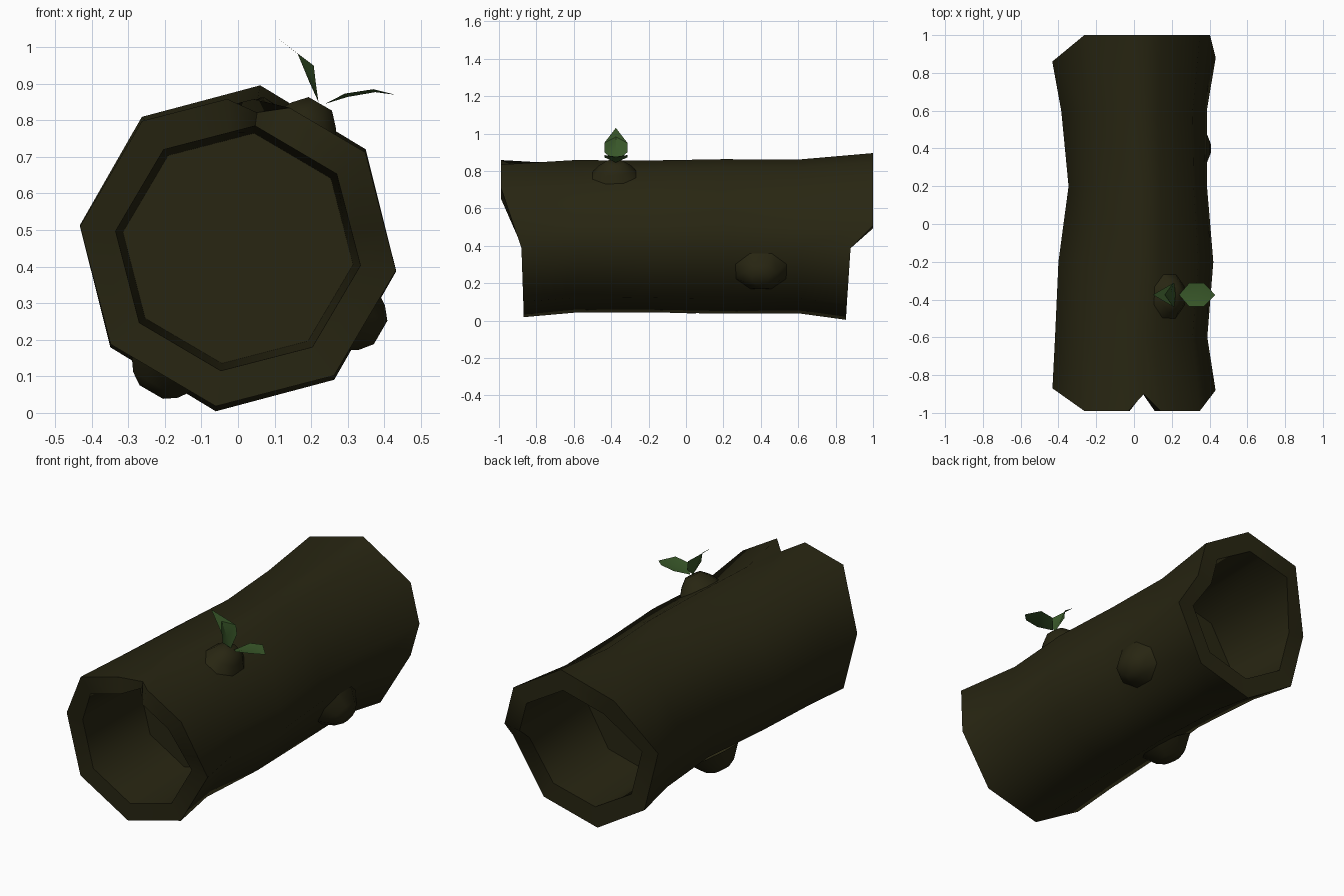
import bpy, bmesh, math
from mathutils import Vector

if "Cube" in bpy.data.objects:
    bpy.data.objects.remove(bpy.data.objects["Cube"])


def material(name, rgb):
    m = bpy.data.materials.new(name)
    m.diffuse_color = (*rgb, 1)
    m.use_nodes = True
    m.node_tree.nodes["Principled BSDF"].inputs["Base Color"].default_value = m.diffuse_color
    return m


BARK = material("dark_bark", (0.021, 0.019, 0.006))
GREEN = material("leaf_green", (0.04, 0.095, 0.022))
CZ = 0.45  # height of the log axis


def finish(bm, name, mat, angle):
    me = bpy.data.meshes.new(name)
    bm.to_mesh(me)
    bm.free()
    ob = bpy.data.objects.new(name, me)
    bpy.context.collection.objects.link(ob)
    me.materials.append(mat)
    bpy.ops.object.select_all(action='DESELECT')
    ob.select_set(True)
    bpy.context.view_layer.objects.active = ob
    bpy.ops.object.shade_smooth_by_angle(angle=math.radians(angle))
    return ob


def octagon(k):
    """Point on a unit octagon; fractional k lies on an edge."""
    def corner(i):
        a = math.radians(-8 + 45 * i)
        return Vector((math.cos(a), math.sin(a)))
    i = math.floor(k)
    return corner(i).lerp(corner(i + 1), k - i)


# Log columns: octagon position, front end y, back end y
cols = [(0, -.88, .88), (.36, -.92, 1), (1, -.99, 1), (1.72, -.99, 1), (2, -.9, 1),
        (2.28, -.99, 1), (3, -.99, 1), (4, -.87, .86), (5, -.87, .86),
        (6, -.87, .855), (7, -.87, .86)]
# Middle rings: y, x radius, z radius, x shift
rings = [(-.6, .407, .412, -.015), (-.2, .414, .41, .01),
         (.2, .37, .417, .02), (.6, .389, .415, 0)]

# Hollow log: front cavity, front rim, bark, back rim, back cavity in one shell
bm = bmesh.new()
rows = []


def add_row(fn):
    row = []
    for k, yf, yb in cols:
        rx, rz, dx, y = fn(k, yf, yb)
        p = octagon(k)
        row.append(bm.verts.new((p.x * rx + dx, y, CZ + p.y * rz)))
    rows.append(row)


def front_outer(k, yf, yb):
    r = .375 if k == 2 else .436   # notch dips at the top
    return r, r, 0, yf


add_row(lambda k, yf, yb: (.318, .318, 0, -.4))
add_row(lambda k, yf, yb: (.338, .338, 0, yf))
add_row(front_outer)
for y, rx, rz, dx in rings:
    add_row(lambda k, yf, yb: (rx, rz, dx, y))
add_row(lambda k, yf, yb: (.437, .45, 0, yb))
add_row(lambda k, yf, yb: (.338, .338, 0, yb))
add_row(lambda k, yf, yb: (.318, .318, 0, .4))
n = len(cols)
for a, b in zip(rows, rows[1:]):
    for i in range(n):
        j = (i + 1) % n
        bm.faces.new((a[i], a[j], b[j], b[i]))
bm.faces.new(rows[0])
bm.faces.new(rows[-1])
bmesh.ops.recalc_face_normals(bm, faces=bm.faces)
finish(bm, "hollow_log", BARK, 60)


# Knots on the bark: flattened, tapered bumps
def knot(name, x, y, z, angle, height):
    bm = bmesh.new()
    d = Vector((math.cos(math.radians(angle)), 0, math.sin(math.radians(angle))))
    side = Vector((-d.z, 0, d.x))
    tip = Vector((x, y, z))
    prev = None
    for r, depth in ((.16, height + .04), (.095, height * .45), (.05, 0)):
        cur = []
        for i in range(8):
            t = math.pi * (i + .5) / 4
            cur.append(bm.verts.new(tip - d * depth + side * r * .8 * math.cos(t)
                                    + Vector((0, r * math.sin(t), 0))))
        if prev:
            for i in range(8):
                j = (i + 1) % 8
                bm.faces.new((prev[i], prev[j], cur[j], cur[i]))
        prev = cur
    bm.faces.new(prev)
    bmesh.ops.recalc_face_normals(bm, faces=bm.faces)
    finish(bm, name, BARK, 60)


knot("top_knot", .225, -.38, .845, 60, .08)
knot("right_knot", .39, .4, .22, -30, .06)
knot("lower_knot", -.237, .03, .057, -120, .05)


# Leaves: folded blades, each station = rib x, rib z, edge x, edge z, half width
def leaf(name, stations):
    bm = bmesh.new()
    y = -.375
    rows = []
    for rx, rz, ex, ez, w in stations:
        rows.append([bm.verts.new(c) for c in ((ex, y - w, ez), (rx, y, rz), (ex, y + w, ez))])
    for a, b in zip(rows, rows[1:]):
        for i in (0, 1):
            bm.faces.new((a[i], a[i + 1], b[i + 1], b[i]))
    bmesh.ops.remove_doubles(bm, verts=bm.verts, dist=.0005)
    bmesh.ops.recalc_face_normals(bm, faces=bm.faces)
    if sum((f.normal.z for f in bm.faces)) < 0:
        bmesh.ops.reverse_faces(bm, faces=bm.faces)
    finish(bm, name, GREEN, 40)


leaf("upright_leaf", [(.22, .85, .22, .85, 0), (.195, .905, .213, .9, .062),
                      (.163, .982, .207, .95, .062), (.1, 1.03, .1, 1.03, 0)])
leaf("spreading_leaf", [(.238, .845, .238, .845, 0), (.3, .864, .292, .873, .062),
                        (.375, .877, .37, .885, .062), (.43, .87, .43, .87, 0)])
